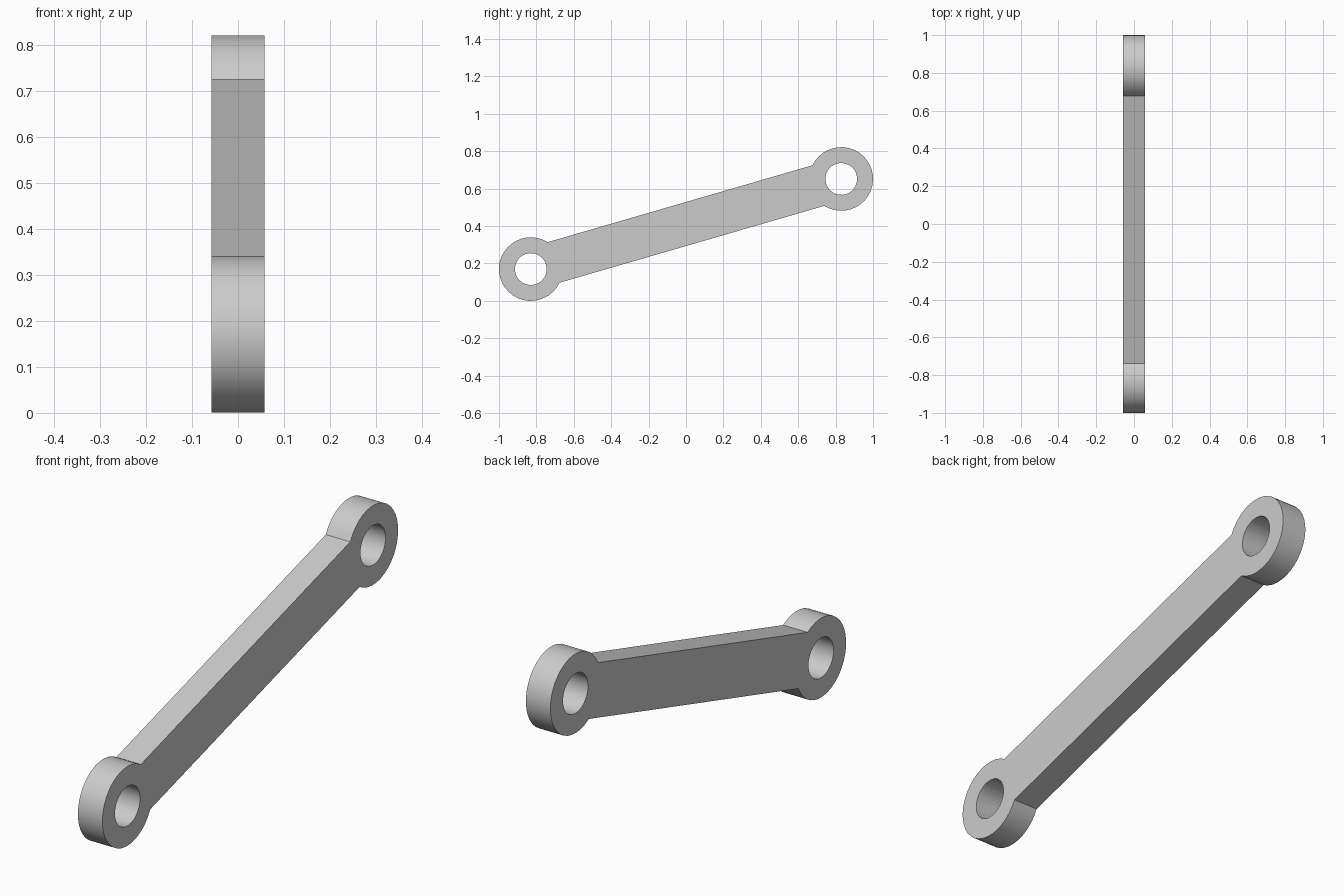
import bpy
import bmesh
from math import asin, atan2, cos, hypot, pi, sin
from mathutils import Matrix

default = bpy.data.objects.get("Cube")
if default:
    bpy.data.objects.remove(default)

EYE_R, HOLE_R, BAR_HALF, THICK = 0.17, 0.085, 0.113, 0.116
EYE_Y, EYE_Z = 0.83, 0.241          # eye centre offset from the link centre
HALF_LEN = hypot(EYE_Y, EYE_Z)
TILT = atan2(EYE_Z, EYE_Y)

grey = bpy.data.materials.new("light grey")
grey.use_nodes = True
grey.diffuse_color = (0.6, 0.6, 0.6, 1)
grey.node_tree.nodes["Principled BSDF"].inputs["Base Color"].default_value = (0.6, 0.6, 0.6, 1)


def arc(centre, radius, start, end, steps):
    return [(centre + radius * cos(start + (end - start) * i / steps),
             radius * sin(start + (end - start) * i / steps)) for i in range(steps + 1)]


def add_loop(bm, points):
    verts = [bm.verts.new((-THICK / 2, y, z)) for y, z in points]
    return [bm.edges.new((a, b)) for a, b in zip(verts, verts[1:] + verts[:1])]


# Outline: two round eyes joined by a straight bar, with a hole in each eye
bm = bmesh.new()
neck = asin(BAR_HALF / EYE_R)
far_eye = arc(HALF_LEN, EYE_R, neck - pi, pi - neck, 28)
near_eye = [(-y, -z) for y, z in far_eye]
edges = add_loop(bm, far_eye + near_eye)
for side in (-1, 1):
    edges += add_loop(bm, arc(side * HALF_LEN, HOLE_R, 0, 2 * pi, 32)[:-1])
bmesh.ops.triangle_fill(bm, edges=edges, use_beauty=True)

# Thickness across x
solid = bmesh.ops.extrude_face_region(bm, geom=bm.faces[:], use_keep_orig=True)
moved = [v for v in solid["geom"] if isinstance(v, bmesh.types.BMVert)]
bmesh.ops.translate(bm, verts=moved, vec=(THICK, 0, 0))
bmesh.ops.recalc_face_normals(bm, faces=bm.faces[:])
bmesh.ops.dissolve_limit(bm, angle_limit=0.01, verts=bm.verts[:], edges=bm.edges[:])

# Tilt the link and stand it on the ground
bm.transform(Matrix.Translation((0, 0, EYE_Z + EYE_R)) @ Matrix.Rotation(TILT, 4, "X"))
mesh = bpy.data.meshes.new("link_arm")
bm.to_mesh(mesh)
bm.free()
mesh.materials.append(grey)
link = bpy.data.objects.new("link_arm", mesh)
bpy.context.collection.objects.link(link)

bpy.ops.object.select_all(action="DESELECT")
link.select_set(True)
bpy.context.view_layer.objects.active = link
bpy.ops.object.shade_smooth_by_angle(angle=pi / 6)
